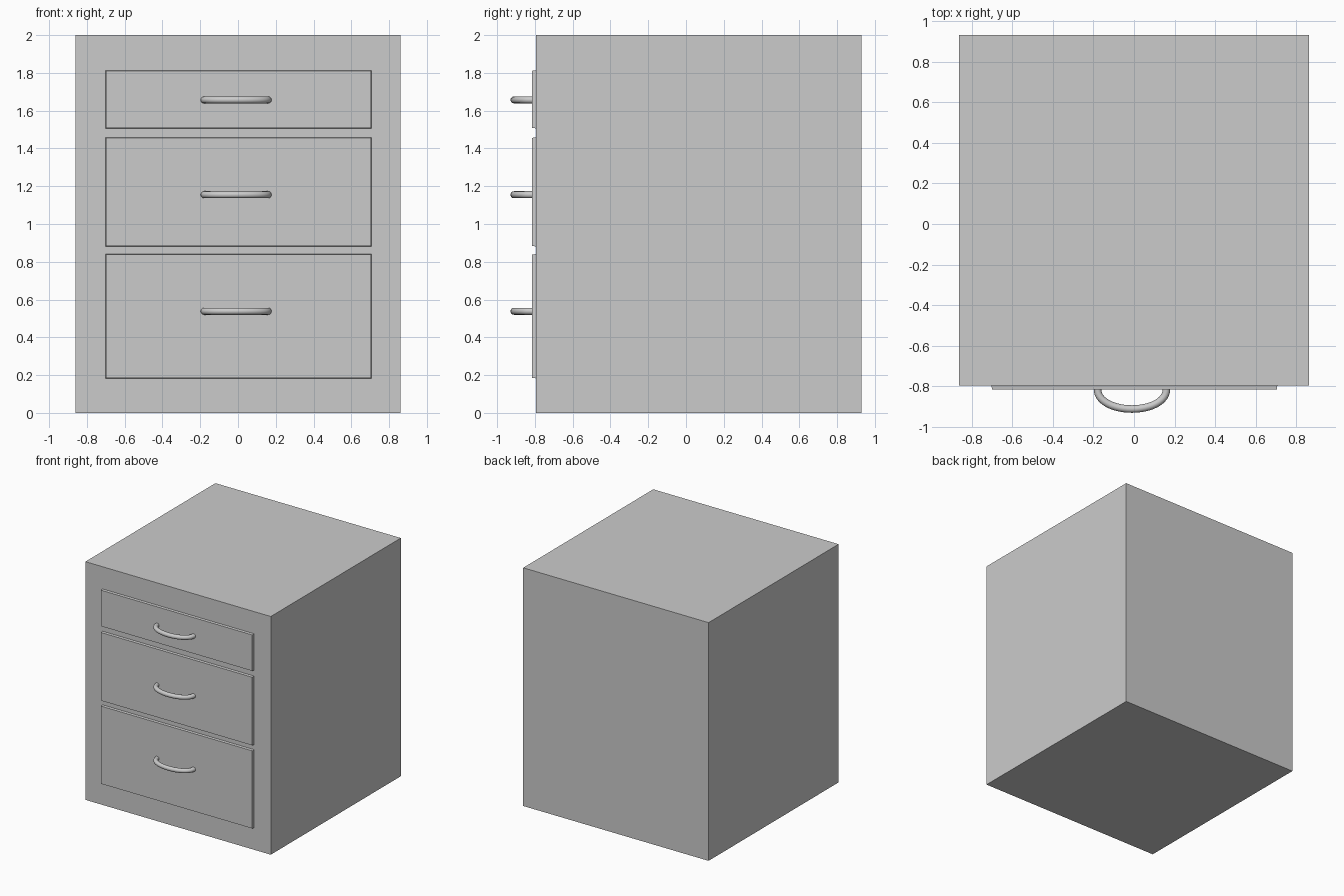
import bpy, bmesh, math

if "Cube" in bpy.data.objects:
    bpy.data.objects.remove(bpy.data.objects["Cube"])

BODY_FRONT, BODY_BACK, HALF_W = -0.795, 0.93, 0.861


def box(name, x0, x1, y0, y1, z0, z1, front_inset=0.0):
    bm = bmesh.new()
    bmesh.ops.create_cube(bm, size=1)
    cx, cz = (x0 + x1) / 2, (z0 + z1) / 2
    for v in bm.verts:
        inset = front_inset if v.co.y < 0 else 0
        sx, sz = math.copysign(1, v.co.x), math.copysign(1, v.co.z)
        v.co = (cx + sx * ((x1 - x0) / 2 - inset),
                y0 if v.co.y < 0 else y1,
                cz + sz * ((z1 - z0) / 2 - inset))
    me = bpy.data.meshes.new(name)
    bm.to_mesh(me)
    bm.free()
    ob = bpy.data.objects.new(name, me)
    bpy.context.collection.objects.link(ob)
    return ob


def handle(name, z):
    # Half-oval bar swept with a round section
    cu = bpy.data.curves.new(name, 'CURVE')
    cu.dimensions = '3D'
    cu.bevel_depth = 0.0185
    cu.bevel_resolution = 4
    cu.use_fill_caps = True
    sp = cu.splines.new('POLY')
    n = 24
    sp.points.add(n)
    for i, p in enumerate(sp.points):
        a = math.pi * i / n
        p.co = (-0.01 - 0.17 * math.cos(a), -0.81 - 0.101 * math.sin(a) ** 0.9, z, 1)
    ob = bpy.data.objects.new(name, cu)
    bpy.context.collection.objects.link(ob)
    bpy.ops.object.select_all(action='DESELECT')
    bpy.context.view_layer.objects.active = ob
    ob.select_set(True)
    bpy.ops.object.convert(target='MESH')
    bpy.ops.object.shade_smooth_by_angle(angle=math.radians(40))


# Cabinet carcass
box("cabinet_body", -HALF_W, HALF_W, BODY_FRONT, BODY_BACK, 0, 2)

# Drawer fronts with slightly tapered edges, each with a handle
drawers = [("top", 1.505, 1.815, 1.657), ("middle", 0.88, 1.46, 1.155),
           ("bottom", 0.182, 0.842, 0.538)]
for label, z0, z1, hz in drawers:
    box(label + "_drawer_front", -0.703, 0.707, -0.816, BODY_FRONT + 0.01, z0, z1, 0.004)
    handle(label + "_drawer_handle", hz)
